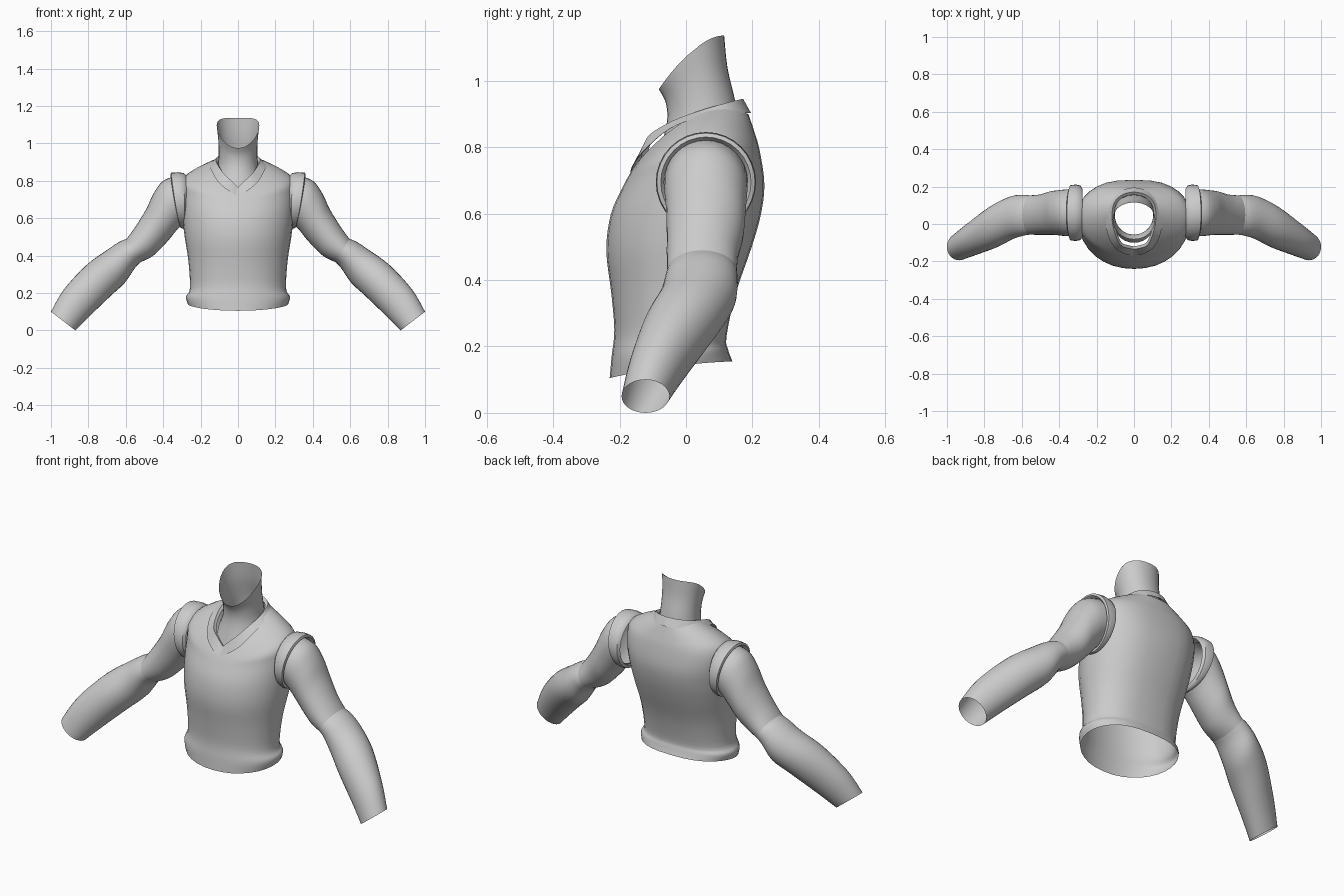
import bpy, bmesh, math

if "Cube" in bpy.data.objects:
    bpy.data.objects.remove(bpy.data.objects["Cube"])

SEG = 32


def smooth_rows(rows, steps=4):
    """Catmull-Rom interpolation between rows of numbers."""
    out = []
    for i in range(len(rows) - 1):
        p0, p1, p2 = rows[max(i - 1, 0)], rows[i], rows[i + 1]
        p3 = rows[min(i + 2, len(rows) - 1)]
        for k in range(steps):
            t = k / steps
            out.append([0.5 * (2 * b + (c - a) * t + (2 * a - 5 * b + 4 * c - d) * t ** 2
                               + (3 * b - a - 3 * c + d) * t ** 3)
                        for a, b, c, d in zip(p0, p1, p2, p3)])
    return out + [list(rows[-1])]


def skin(name, rings, closed=True, mirror=False, angle=40):
    """Mesh from a stack of equal-length point rings, left open at the ends."""
    bm = bmesh.new()
    vs = [[bm.verts.new(p) for p in r] for r in rings]
    n = len(rings[0])
    for a, b in zip(vs, vs[1:]):
        for j in range(n if closed else n - 1):
            k = (j + 1) % n
            bm.faces.new((a[j], a[k], b[k], b[j]))
    bmesh.ops.recalc_face_normals(bm, faces=bm.faces)
    me = bpy.data.meshes.new(name)
    bm.to_mesh(me)
    bm.free()
    ob = bpy.data.objects.new(name, me)
    bpy.context.collection.objects.link(ob)
    if mirror:
        ob.modifiers.new("mirror", 'MIRROR').use_clip = True
    bpy.ops.object.select_all(action='DESELECT')
    ob.select_set(True)
    bpy.context.view_layer.objects.active = ob
    bpy.ops.object.shade_smooth_by_angle(angle=math.radians(angle))
    return ob


def body_ring(row, back_power):
    """Ring from front (y, z), back (y, z), side (half width, z)."""
    yf, zf, yb, zb, hw, zs = row
    yc = (yf + yb) / 2 + 0.01
    pts = []
    for j in range(SEG):
        a = 2 * math.pi * j / SEG
        c, s = math.cos(a), math.sin(a)
        e = back_power if s > 0 else 0.95
        x = math.copysign(abs(c) ** e, c) * hw if abs(c) > 1e-6 else 0
        y = yc + s * ((yb - yc) if s > 0 else (yc - yf))
        z = zs + s * (zb - zf) / 2 + s * s * ((zb + zf) / 2 - zs)
        pts.append((x, y, z))
    return pts


# Torso
torso = [
    (-.23, .105, .14, .155, .268, .14),
    (-.224, .17, .127, .19, .278, .18),
    (-.216, .25, .122, .23, .257, .225),
    (-.225, .36, .15, .36, .265, .37),
    (-.24, .49, .198, .50, .285, .50),
    (-.226, .60, .226, .60, .298, .61),
    (-.188, .685, .236, .69, .305, .73),
    (-.172, .715, .222, .79, .295, .81),
    (-.16, .735, .205, .85, .22, .862),
    (-.15, .75, .188, .90, .135, .895),
]
skin("torso", [body_ring(r, .75) for r in smooth_rows(torso)])

# Neck, open at the top with a tilted rim
neck = [
    (-.10, .73, .155, .88, .12, .84),
    (-.06, .86, .148, .94, .105, .90),
    (-.06, .93, .125, 1.04, .104, 1.0),
    (-.082, .975, .115, 1.137, .114, 1.095),
]
skin("neck", [body_ring(r, .95) for r in smooth_rows(neck)])

# Collar band, half modelled and mirrored
lower = [(0, -.165, .72), (.045, -.158, .745), (.10, -.125, .79), (.138, -.05, .855),
         (.145, .04, .89), (.12, .125, .90), (.065, .175, .903), (0, .192, .903)]
upper = [(0, -.135, .765), (.035, -.128, .80), (.075, -.11, .838), (.105, -.04, .88),
         (.118, .04, .91), (.105, .115, .932), (.06, .158, .943), (0, .172, .946)]
low, up = smooth_rows(lower), smooth_rows(upper)
out_low = [(x * 1.03, y * 1.02, z) for x, y, z in low]
lip = [(x * .9, .02 + (y - .02) * .9, z - .012) for x, y, z in up]
skin("collar", [low, out_low, up, lip], closed=False, mirror=True)


# Armhole bands, wide on top and thin underneath
def band_ring(radius, x_top, x_bottom):
    ring = []
    for j in range(SEG):
        a = 2 * math.pi * j / SEG
        t = (1 + math.sin(a)) / 2
        ring.append((x_bottom + (x_top - x_bottom) * t ** .7,
                     .06 + radius * math.cos(a), .695 + radius * math.sin(a)))
    return ring


skin("armhole_band", [band_ring(.132, .275, .28), band_ring(.146, .288, .286),
                      band_ring(.151, .32, .295), band_ring(.148, .358, .305),
                      band_ring(.136, .362, .307), band_ring(.126, .345, .30)], mirror=True)


# Arms: outer edge (x, z), inner edge (x, z), centre y, half depth
def arm_ring(row):
    xo, zo, xi, zi, yc, ry = row
    ring = []
    for j in range(SEG):
        a = 2 * math.pi * j / SEG
        c, s = math.cos(a), math.sin(a)
        ring.append(((xo + xi) / 2 + c * (xo - xi) / 2, yc + s * ry,
                     (zo + zi) / 2 + c * (zo - zi) / 2))
    return ring


upper_arm = [
    (.33, .825, .295, .57, .06, .125),
    (.40, .80, .325, .54, .06, .125),
    (.45, .735, .365, .49, .06, .12),
    (.49, .65, .41, .44, .058, .116),
    (.545, .56, .46, .395, .05, .108),
    (.595, .49, .52, .365, .048, .105),
]
forearm = [
    (.595, .49, .52, .365, .048, .105),
    (.635, .473, .55, .335, .046, .109),
    (.70, .43, .605, .255, .034, .115),
    (.81, .35, .68, .185, -.012, .114),
    (.93, .22, .80, .07, -.08, .09),
    (1.0, .10, .87, 0, -.122, .072),
]
for name, rows in (("upper_arm", upper_arm), ("forearm", forearm)):
    skin(name, [arm_ring(r) for r in smooth_rows(rows)], mirror=True)
